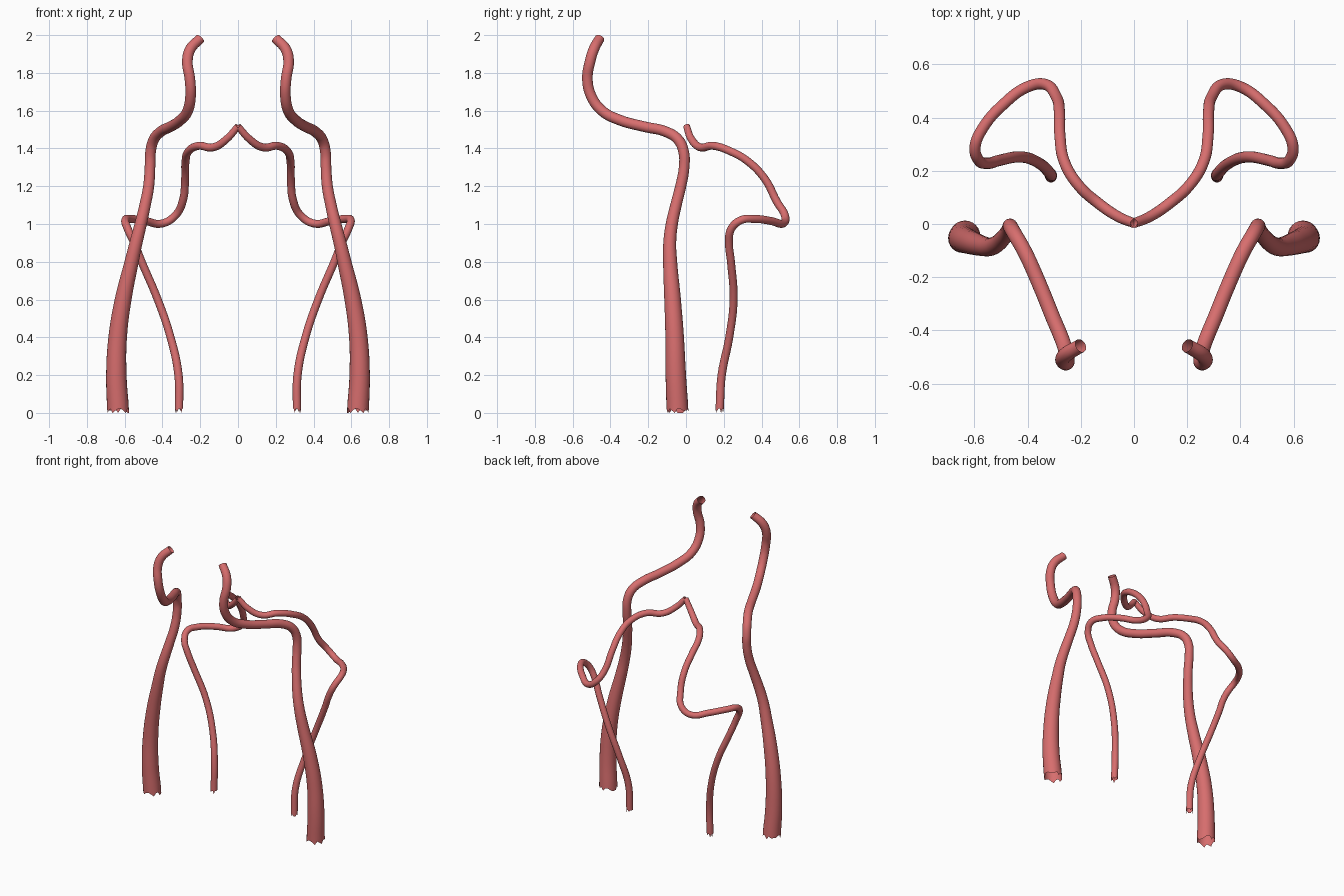
import bpy
import random
from mathutils import Vector

random.seed(4)

red = bpy.data.materials.new("artery red")
red.diffuse_color = (0.68, 0.155, 0.155, 1)


def vessel(name, points, sides):
    """Open tube through (x, y, z, radius) points, mirrored across x = 0."""
    curve = bpy.data.curves.new(name + "_path", "CURVE")
    curve.dimensions = "3D"
    curve.bevel_depth = 1.0
    curve.bevel_resolution = sides // 2 - 2
    curve.resolution_u = 6
    curve.use_fill_caps = False
    spline = curve.splines.new("BEZIER")
    spline.bezier_points.add(len(points) - 1)
    for bp, (x, y, z, r) in zip(spline.bezier_points, points):
        bp.co = (x, y, z)
        bp.radius = r
        bp.handle_left_type = bp.handle_right_type = "AUTO"
    path = bpy.data.objects.new(name + "_path", curve)
    bpy.context.collection.objects.link(path)
    mesh = bpy.data.meshes.new_from_object(
        path.evaluated_get(bpy.context.evaluated_depsgraph_get()))
    bpy.data.objects.remove(path)

    # ragged cut at the lower end
    foot = Vector(points[0][:3])
    radius = points[0][3]
    for v in mesh.vertices:
        if abs(v.co.z - foot.z) < 0.012 and (v.co - foot).length < radius * 1.3:
            v.co.z = random.choice((0.0, 0.012, 0.022, 0.022))

    mesh.name = name
    mesh.materials.clear()
    mesh.materials.append(red)
    obj = bpy.data.objects.new(name, mesh)
    bpy.context.collection.objects.link(obj)
    mirror = obj.modifiers.new("mirror", "MIRROR")
    mirror.use_mirror_merge = False
    bpy.context.view_layer.objects.active = obj
    obj.select_set(True)
    bpy.ops.object.shade_smooth_by_angle(angle=0.9)
    obj.select_set(False)


# thick front vessels: wide at the foot, sweeping forward and up at the top
vessel("front_artery", [
    (0.635, -0.045, 0.018, 0.058), (0.644, -0.054, 0.2, 0.054),
    (0.637, -0.060, 0.4, 0.049), (0.608, -0.071, 0.6, 0.044),
    (0.563, -0.084, 0.8, 0.037), (0.540, -0.086, 0.9, 0.034),
    (0.515, -0.075, 1.0, 0.032), (0.492, -0.053, 1.1, 0.030),
    (0.473, -0.028, 1.2, 0.029), (0.466, -0.010, 1.3, 0.028),
    (0.463, -0.012, 1.38, 0.028), (0.447, -0.040, 1.445, 0.028),
    (0.410, -0.105, 1.488, 0.028), (0.358, -0.220, 1.515, 0.028),
    (0.305, -0.350, 1.55, 0.028), (0.266, -0.445, 1.60, 0.028),
    (0.251, -0.503, 1.68, 0.028), (0.255, -0.522, 1.77, 0.028),
    (0.268, -0.508, 1.86, 0.028), (0.253, -0.488, 1.925, 0.028),
    (0.200, -0.457, 1.982, 0.026)], 24)

# thin back vessels: looping outward and back, meeting at the centre
vessel("back_artery", [
    (0.312, 0.178, 0.018, 0.022), (0.315, 0.189, 0.2, 0.022),
    (0.357, 0.229, 0.4, 0.021), (0.425, 0.252, 0.6, 0.021),
    (0.510, 0.238, 0.8, 0.021), (0.550, 0.228, 0.9, 0.021),
    (0.584, 0.240, 0.975, 0.021), (0.597, 0.290, 1.02, 0.021),
    (0.568, 0.360, 1.027, 0.021), (0.490, 0.450, 1.016, 0.021),
    (0.400, 0.515, 1.003, 0.021), (0.332, 0.524, 1.045, 0.021),
    (0.293, 0.480, 1.12, 0.021), (0.280, 0.420, 1.235, 0.021),
    (0.278, 0.330, 1.33, 0.021), (0.262, 0.235, 1.385, 0.021),
    (0.208, 0.145, 1.414, 0.021), (0.130, 0.075, 1.406, 0.021),
    (0.060, 0.028, 1.45, 0.020), (0.0, 0.003, 1.517, 0.018)], 20)
